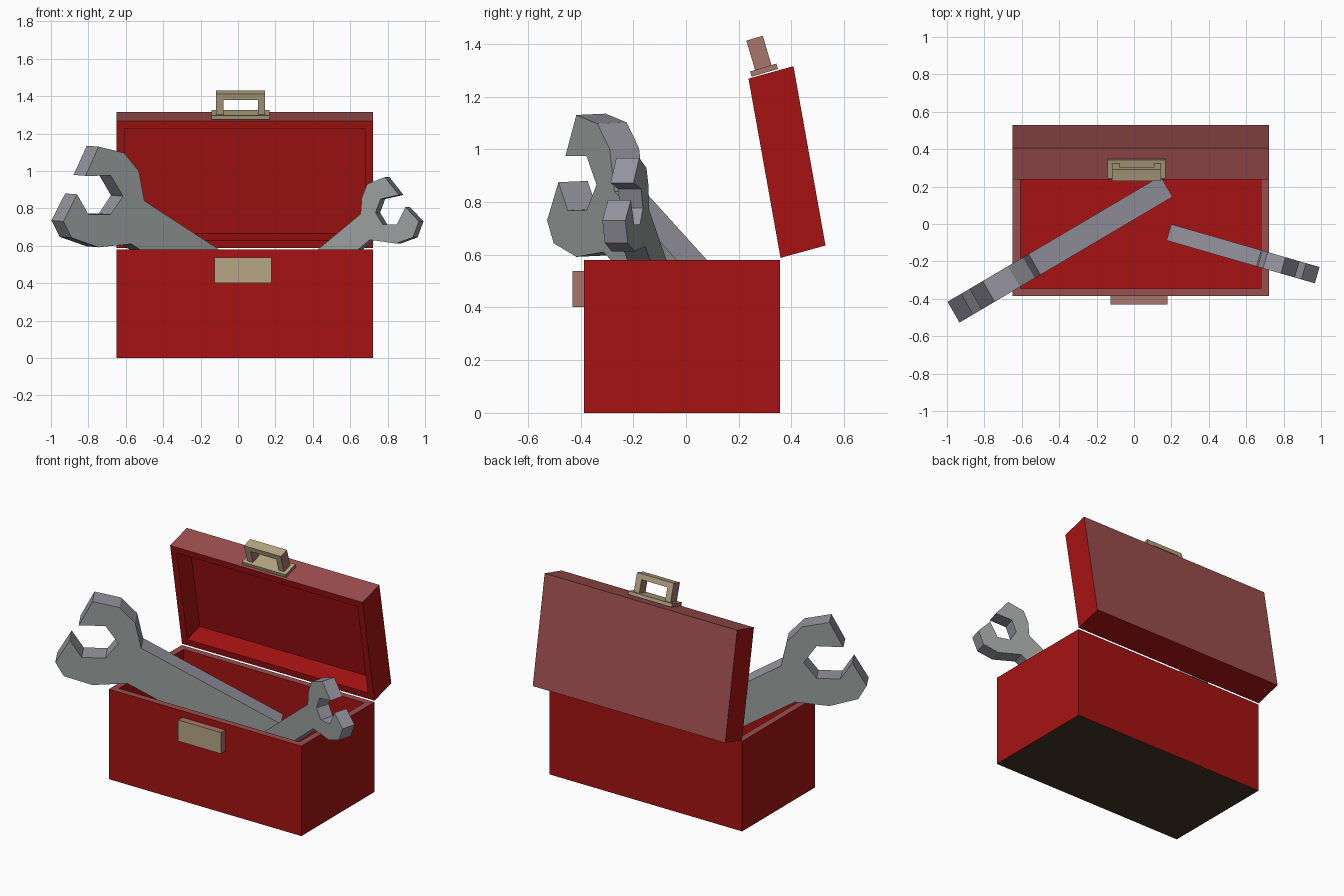
import bpy, bmesh
from math import radians
from mathutils import Vector, Matrix

if "Cube" in bpy.data.objects:
    bpy.data.objects.remove(bpy.data.objects["Cube"])


def material(name, rgb):
    m = bpy.data.materials.new(name)
    m.diffuse_color = (*rgb, 1)
    m.use_nodes = True
    m.node_tree.nodes["Principled BSDF"].inputs["Base Color"].default_value = m.diffuse_color
    return m


RED = material("red_paint", (0.38, 0.006, 0.006))
WORN = material("worn_red", (0.33, 0.075, 0.075))
UNDER = material("dark_brown", (0.06, 0.035, 0.02))
TAN = material("tan_metal", (0.47, 0.38, 0.23))
RUST = material("rusty_edge", (0.38, 0.18, 0.15))
STEEL = material("steel", (0.32, 0.35, 0.34))
EDGE = material("steel_edge", (0.31, 0.30, 0.35))


def finish(name, bm, mats, rule):
    """Make the object; rule(face) picks the material slot."""
    bmesh.ops.recalc_face_normals(bm, faces=bm.faces)
    bm.normal_update()
    for f in bm.faces:
        f.material_index = rule(f)
    me = bpy.data.meshes.new(name)
    bm.to_mesh(me)
    bm.free()
    for m in mats:
        me.materials.append(m)
    ob = bpy.data.objects.new(name, me)
    bpy.context.collection.objects.link(ob)
    return ob


def prism(outline, depth):
    """Flat outline of 3D points, thickened along depth."""
    bm = bmesh.new()
    face = bm.faces.new([bm.verts.new(p) for p in outline])
    ext = bmesh.ops.extrude_face_region(bm, geom=[face], use_keep_orig=True)
    bmesh.ops.translate(bm, vec=depth,
                        verts=[g for g in ext["geom"] if isinstance(g, bmesh.types.BMVert)])
    bmesh.ops.recalc_face_normals(bm, faces=bm.faces)
    bm.normal_update()
    return bm


def hollow(bm, direction, wall, depth):
    """Sink a recess into the face that looks along direction."""
    face = max(bm.faces, key=lambda f: f.normal.dot(direction))
    bmesh.ops.inset_individual(bm, faces=[face], thickness=wall, use_even_offset=True)
    inner = bmesh.ops.extrude_discrete_faces(bm, faces=[face])["faces"][0]
    bmesh.ops.translate(bm, vec=depth, verts=inner.verts)


X0, X1, WALL = -0.65, 0.722, 0.042
WIDTH = Vector((X1 - X0, 0, 0))

# Box: open tray with worn rim and dark underside
bm = prism([Vector((X0, y, z)) for y, z in
            [(-0.386, 0), (0.357, 0), (0.357, 0.58), (-0.386, 0.58)]], WIDTH)
hollow(bm, Vector((0, 0, 1)), WALL, Vector((0, 0, -0.54)))


def box_rule(f):
    z = f.calc_center_median().z
    return 2 if z < 0.001 else 1 if z > 0.579 else 0


finish("toolbox_base", bm, [RED, WORN, UNDER], box_rule)

# Lid: leaning back, open towards the front
hinge = Vector((X0, 0.3586, 0.588))
across, up = Vector((0, 0.1705, 0.047)), Vector((0, -0.1215, 0.68))
bm = prism([hinge, hinge + across, hinge + across + up, hinge + up], WIDTH)
hollow(bm, Vector((0, -1, 0)), WALL, across * 0.75)


def lid_rule(f):
    c = f.calc_center_median()
    back = f.normal.y > 0.8
    top = f.normal.z > 0.8 and c.z > 1
    return 1 if back or top else 0


finish("lid", bm, [RED, WORN], lid_rule)

# Clasp on the front
bm = prism([Vector((x, -0.43, z)) for x, z in
            [(-0.126, 0.402), (0.18, 0.402), (0.18, 0.538), (-0.126, 0.538)]],
           Vector((0, 0.046, 0)))
finish("clasp", bm, [TAN, RUST], lambda f: 0 if abs(f.normal.y) > 0.9 else 1)

# Handle plate and grip, tilted with the lid
tilt = Matrix.Translation((0.014, 0.299, 1.29)) @ Matrix.Rotation(radians(16.5), 4, 'X')
half_grip = [(0.131, 0.015), (0.131, 0.137), (-0.131, 0.137), (-0.131, 0.015),
             (-0.092, 0.015), (-0.092, 0.103), (0.092, 0.103), (0.092, 0.015)]
plate = [(-0.155, 0), (0.155, 0), (0.155, 0.021), (-0.155, 0.021)]
for name, shape, d in [("handle_plate", plate, 0.104), ("handle_grip", half_grip, 0.065)]:
    bm = prism([Vector((x, -d / 2, z)) for x, z in shape], Vector((0, d, 0)))
    bm.transform(tilt)
    finish(name, bm, [TAN, RUST], lambda f: 1 if abs(f.normal.x) > 0.9 else 0)


# Wrenches: open-ended heads, handles running down into the box
def wrench(name, outline, start, slope, depth):
    pts = [Vector((x, start[1] + slope * (x - start[0]), z)) for x, z in outline]
    d = Vector(depth)
    n = d.normalized()
    finish(name, prism(pts, d), [STEEL, EDGE],
           lambda f: 0 if abs(f.normal.dot(n)) > 0.9 else 1)


wrench("large_wrench", [
    (0.206, 0.38), (-0.50, 0.84), (-0.53, 1.0), (-0.61, 1.097), (-0.745, 1.13),
    (-0.815, 0.974), (-0.68, 0.975), (-0.615, 0.865), (-0.68, 0.768), (-0.80, 0.768),
    (-0.86, 0.875), (-0.933, 0.73), (-0.89, 0.643), (-0.745, 0.592), (-0.57, 0.61),
    (0.105, 0.17)], (-0.933, -0.527), 0.59, (-0.064, 0.111, 0.005))

wrench("small_wrench", [
    (0.174, 0.37), (0.655, 0.77), (0.662, 0.86), (0.69, 0.93), (0.785, 0.967),
    (0.86, 0.872), (0.762, 0.85), (0.735, 0.777), (0.773, 0.715), (0.85, 0.715),
    (0.895, 0.807), (0.967, 0.73), (0.935, 0.645), (0.845, 0.612), (0.705, 0.632),
    (0.26, 0.26)], (0.174, -0.088), -0.289, (0.025, 0.087, 0))
